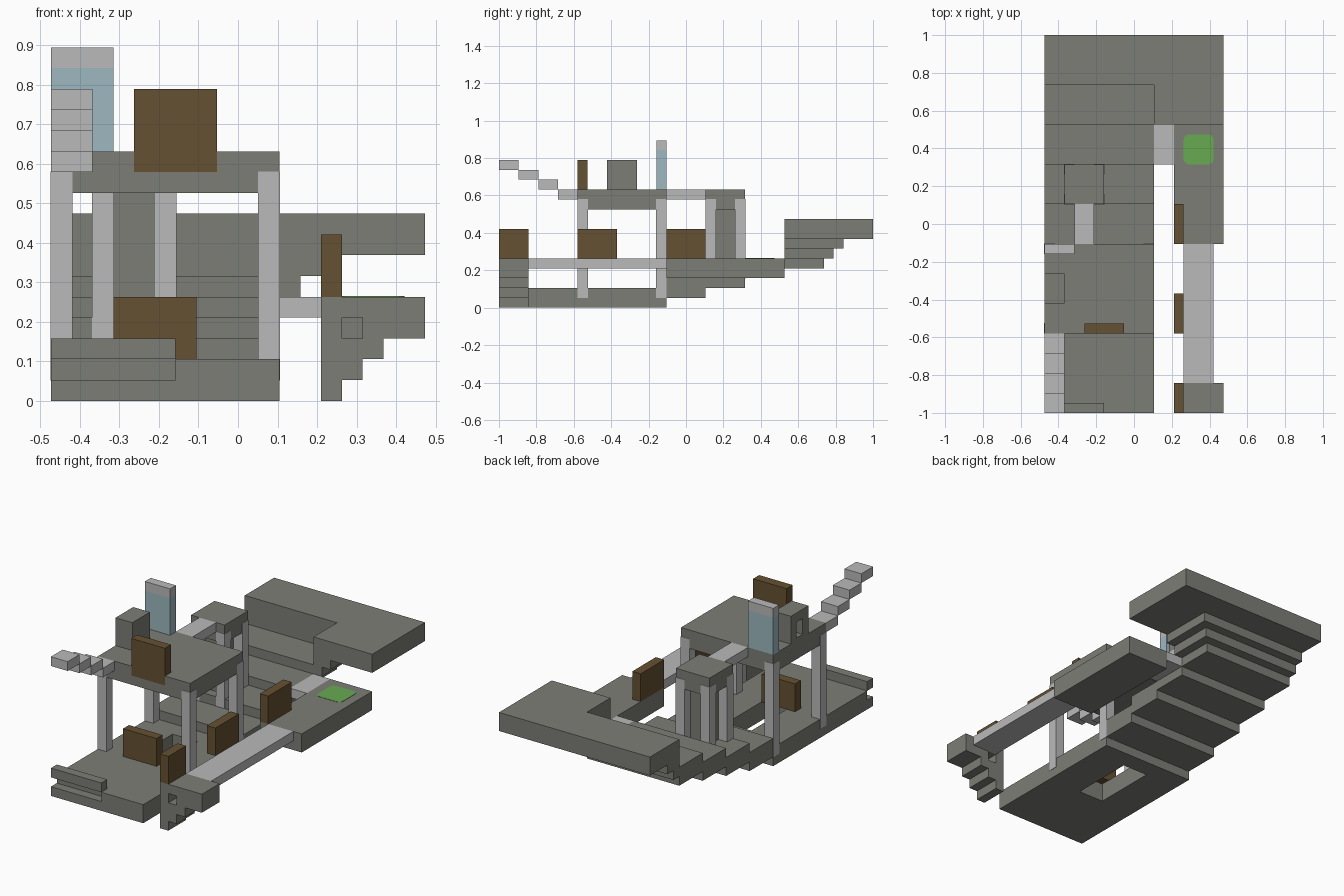
import bpy, bmesh

if "Cube" in bpy.data.objects:
    bpy.data.objects.remove(bpy.data.objects["Cube"])

U = 2 / 38          # one grid block
EPS = 0.03          # tiny offset, in blocks, for inlaid parts


def material(name, rgb):
    m = bpy.data.materials.new(name)
    m.use_nodes = True
    m.diffuse_color = (*rgb, 1)
    m.node_tree.nodes["Principled BSDF"].inputs["Base Color"].default_value = (*rgb, 1)
    return m


STONE = material("dark stone", (0.205, 0.207, 0.184))
PALE = material("pale stone", (0.49, 0.49, 0.49))
WOOD = material("brown wood", (0.13, 0.082, 0.032))
GLASS = material("pale blue", (0.34, 0.48, 0.53))
GRASS = material("green", (0.14, 0.40, 0.085))


def box(name, mat, xs, ys, zs, grow=0.0, corner=0.0):
    """Box spanning block ranges counted from the right front bottom corner."""
    lo = [a[0] - grow for a in (xs, ys, zs)]
    hi = [a[1] + grow for a in (xs, ys, zs)]
    bm = bmesh.new()
    bmesh.ops.create_cube(bm, size=1)
    for v in bm.verts:
        p = [lo[i] if v.co[i] < 0 else hi[i] for i in range(3)]
        v.co = ((p[0] - 9) * U, (p[1] - 19) * U, p[2] * U)
    if corner:
        upright = [e for e in bm.edges if abs(e.verts[0].co.z - e.verts[1].co.z) > 1e-5]
        bmesh.ops.bevel(bm, geom=upright, offset=corner * U, segments=3,
                        profile=0.5, affect='EDGES')
    mesh = bpy.data.meshes.new(name)
    bm.to_mesh(mesh)
    bm.free()
    mesh.materials.append(mat)
    ob = bpy.data.objects.new(name, mesh)
    bpy.context.collection.objects.link(ob)
    return ob


def cut(ob, name, xs, ys, zs):
    cutter = box(name, STONE, xs, ys, zs)
    cutter.hide_render = True
    cutter.hide_viewport = True
    cutter.display_type = 'WIRE'
    mod = ob.modifiers.new(name, 'BOOLEAN')
    mod.operation = 'DIFFERENCE'
    mod.solver = 'EXACT'
    mod.object = cutter


# Lower floor with an opening, a front groove and a rail
floor = box("lower_floor", STONE, (0, 11), (0, 17), (0, 2))
cut(floor, "floor_opening_cutter", (4, 7), (8, 15), (-1, 3))
cut(floor, "groove_cutter", (-1, 6), (-1, 1), (1, 2.5))
box("front_rail", STONE, (0, 6), (0, 1), (2, 3))

# Broad stairs rising to the back
for i in range(4):
    box(f"broad_step_{i + 1}", STONE, (0, 11), (17 + 4 * i, 21 + 4 * i), (1 + i, 3 + i))

# Back terrace: wide slab, side wing and stepped underside
box("back_terrace", STONE, (0, 18), (33, 38), (7, 9))
box("terrace_wing", STONE, (11, 18), (29, 33), (7, 9))
for i in range(2):
    box(f"terrace_support_{i + 1}", STONE, (0, 12 + i), (33, 34 + i), (5 + i, 6 + i))
    box(f"wing_support_{i + 1}", STONE, (11, 12 + i), (29, 33), (5 + i, 6 + i))

# Side platform with lawn, link and walkway
box("side_platform", STONE, (13, 18), (17, 29), (3, 5))
box("lawn", GRASS, (14, 17), (25, 28), (4.95, 5 + EPS), corner=0.5)
box("side_link", PALE, (11, 13), (25, 29), (4, 5))
box("side_walkway", PALE, (14, 17), (3, 17), (4, 5))

# Front landing on an inverted stair, with a small through hole
landing = box("front_landing", STONE, (13, 18), (0, 3), (3, 5))
cut(landing, "landing_hole_cutter", (14, 15), (-1, 4), (2.5, 4))
for i, right in enumerate((14, 15, 16)):
    part = box(f"landing_support_{i + 1}", STONE, (13, right), (0, 3), (i, i + 1))

# Wooden boards
for i, ys in enumerate(((0, 3), (8, 12), (17, 21))):
    box(f"side_board_{i + 1}", WOOD, (13, 14), ys, (5, 8))
box("floor_board", WOOD, (3, 7), (8, 9), (2, 5))
box("upper_board", WOOD, (4, 8), (8 - EPS, 9), (11, 15))

# Upper platform on four columns
box("upper_platform", STONE, (0, 11), (8, 17), (10, 12))
for x in (0, 10):
    for y in (8, 16):
        box("platform_column", PALE, (x, x + 1), (y, y + 1), (1, 11), grow=EPS)

# Hut with a doorway
hut = box("hut", STONE, (0, 2), (11, 14), (12, 15))
cut(hut, "doorway_cutter", (-1, 1), (12, 13), (12.3, 14))

# Glass panel with a pale cap
box("glass_panel", GLASS, (0, 3), (16, 17), (12, 16))
box("panel_cap", PALE, (0, 3), (16, 17), (16, 17))

# Narrow stairs climbing forward
for i in range(4):
    box(f"narrow_step_{i + 1}", PALE, (0, 2), (6 - 2 * i, 8 - 2 * i), (11 + i, 12 + i))

# Rear tower and its bridge
box("tower_bridge", PALE, (3, 5), (17, 21), (11, 12))
box("tower_head", STONE, (2, 6), (21, 25), (10, 12))
box("tower_core", STONE, (3, 5), (22, 24), (4, 10))
for x in (2, 5):
    for y in (21, 24):
        box("tower_column", PALE, (x, x + 1), (y, y + 1), (3, 11), grow=EPS)
